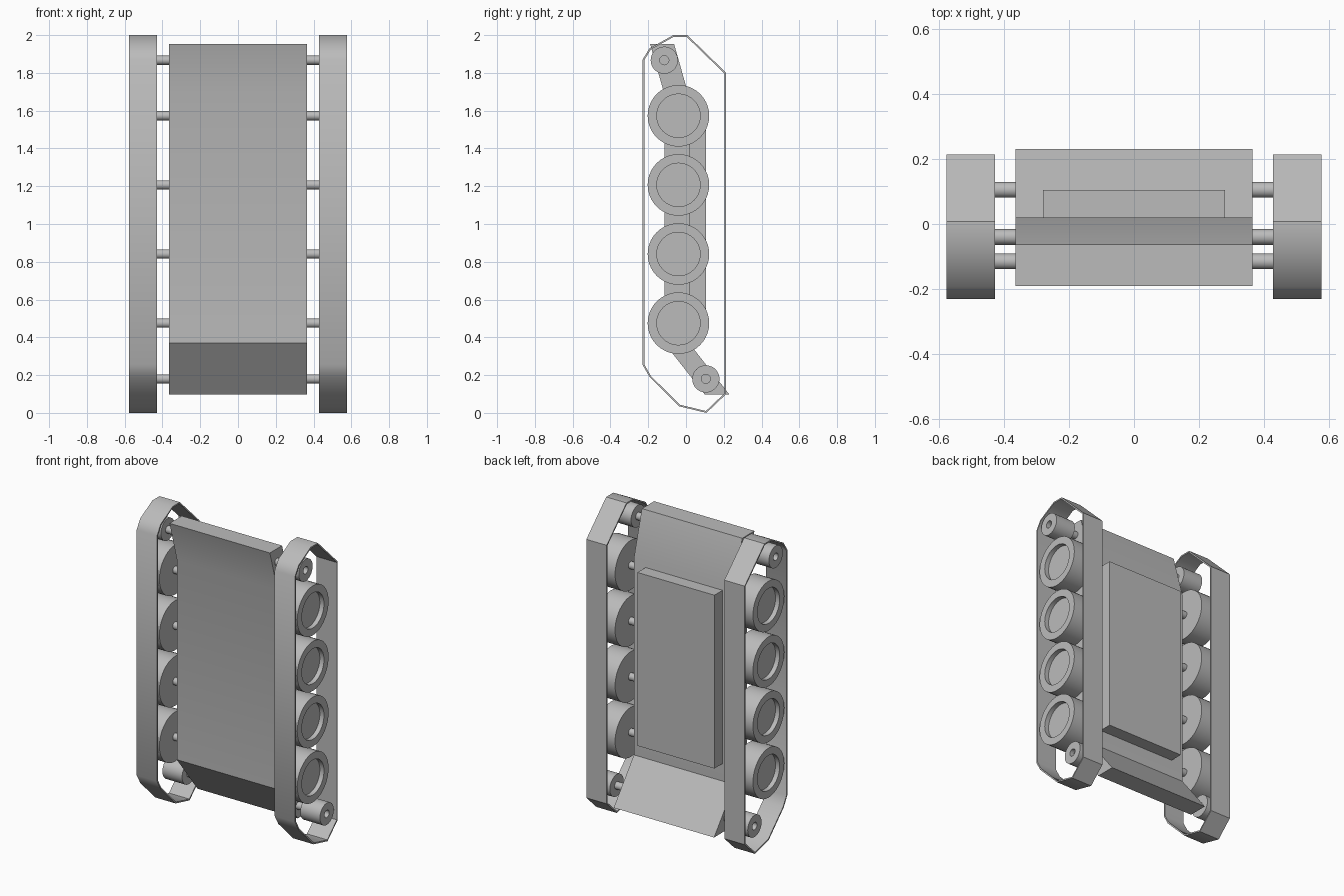
import bpy, bmesh, math
from mathutils import Vector, Matrix

cube = bpy.data.objects.get("Cube")
if cube:
    bpy.data.objects.remove(cube, do_unlink=True)

grey = bpy.data.materials.new("plain_grey")
grey.use_nodes = True
grey.diffuse_color = (0.5, 0.5, 0.5, 1)
grey.node_tree.nodes["Principled BSDF"].inputs["Base Color"].default_value = (0.5, 0.5, 0.5, 1)


def finish(bm, name):
    """Turn a bmesh into a smooth-by-angle object."""
    bmesh.ops.recalc_face_normals(bm, faces=bm.faces)
    mesh = bpy.data.meshes.new(name)
    bm.to_mesh(mesh)
    bm.free()
    mesh.shade_smooth()
    mesh.set_sharp_from_angle(angle=math.radians(36))
    mesh.materials.append(grey)
    obj = bpy.data.objects.new(name, mesh)
    bpy.context.collection.objects.link(obj)
    return obj


def prism(name, profile, x0, x1):
    """Extrude a (y, z) outline along x."""
    bm = bmesh.new()
    face = bm.faces.new([bm.verts.new((x0, y, z)) for y, z in profile])
    ext = bmesh.ops.extrude_face_region(bm, geom=[face])["geom"]
    moved = [v for v in ext if isinstance(v, bmesh.types.BMVert)]
    bmesh.ops.translate(bm, verts=moved, vec=(x1 - x0, 0, 0))
    return finish(bm, name)


def inset_outline(profile, t):
    """Offset a closed clockwise outline inwards with mitred corners."""
    result = []
    for i, p in enumerate(profile):
        a, b, c = Vector(profile[i - 1]), Vector(p), Vector(profile[(i + 1) % len(profile)])
        d1, d2 = (b - a).normalized(), (c - b).normalized()
        n1, n2 = Vector((d1.y, -d1.x)), Vector((d2.y, -d2.x))
        result.append(tuple(b + (n1 + n2) * t / (1 + n1.dot(n2))))
    return result


def band(name, outer, thickness, x0, x1):
    """Hollow belt following a (y, z) outline."""
    bm = bmesh.new()
    inner = inset_outline(outer, thickness)
    loops = [[bm.verts.new((x, y, z)) for y, z in pts]
             for x, pts in ((x0, outer), (x1, outer), (x1, inner), (x0, inner))]
    n = len(outer)
    for k in range(4):
        a, b = loops[k], loops[(k + 1) % 4]
        for i in range(n):
            j = (i + 1) % n
            bm.faces.new((a[i], a[j], b[j], b[i]))
    return finish(bm, name)


def lathe(name, profile, y, z, side):
    """Spin an (x, radius) profile about an axle parallel to x."""
    bm = bmesh.new()
    verts = [bm.verts.new((x * side, 0, r)) for x, r in profile]
    edges = [bm.edges.new(pair) for pair in zip(verts, verts[1:])]
    bmesh.ops.spin(bm, geom=verts + edges, cent=(0, 0, 0), axis=(1, 0, 0),
                   angle=math.tau, steps=40, use_duplicate=False)
    bmesh.ops.remove_doubles(bm, verts=bm.verts, dist=0.0005)
    bmesh.ops.translate(bm, verts=bm.verts, vec=(0, y, z))
    return finish(bm, name)


# Hull with sloped ends, and the raised plate on its back
hull = [(-0.19, 1.953), (-0.063, 1.953), (0.02, 1.66), (0.02, 0.365),
        (0.23, 0.097), (0.10, 0.097), (-0.115, 0.37), (-0.115, 1.69)]
prism("hull", hull, -0.365, 0.365)
prism("back_plate", [(0.0, 0.48), (0.0, 1.62), (0.105, 1.62), (0.105, 0.48)], -0.28, 0.28)

# Track belts, wheels and axles on both sides
belt = [(-0.23, 1.87), (-0.193, 1.93), (-0.067, 2.0), (0.007, 2.0), (0.213, 1.80),
        (0.213, 0.10), (0.108, 0.0), (-0.037, 0.035), (-0.193, 0.19), (-0.23, 0.255)]
wheels = [("road_wheel", -0.04, 0.475 + 0.366 * i, 0.163, 0.115) for i in range(4)]
wheels += [("upper_idler", -0.115, 1.867, 0.072, 0.024),
           ("lower_idler", 0.105, 0.18, 0.072, 0.024)]
X_IN, X_OUT, RECESS, AXLE = 0.43, 0.573, 0.03, 0.024

for side, label in ((1, "left"), (-1, "right")):
    band(f"{label}_track", belt, 0.009, 0.428 * side, 0.576 * side)
    for name, y, z, radius, hub in wheels:
        lathe(f"{label}_{name}",
              [(X_IN, 0), (X_IN, radius), (X_OUT, radius), (X_OUT, hub),
               (X_OUT - RECESS, hub), (X_OUT - RECESS, 0)], y, z, side)
        lathe(f"{label}_{name}_axle",
              [(0.34, 0), (0.34, AXLE), (0.45, AXLE), (0.45, 0)], y, z, side)
